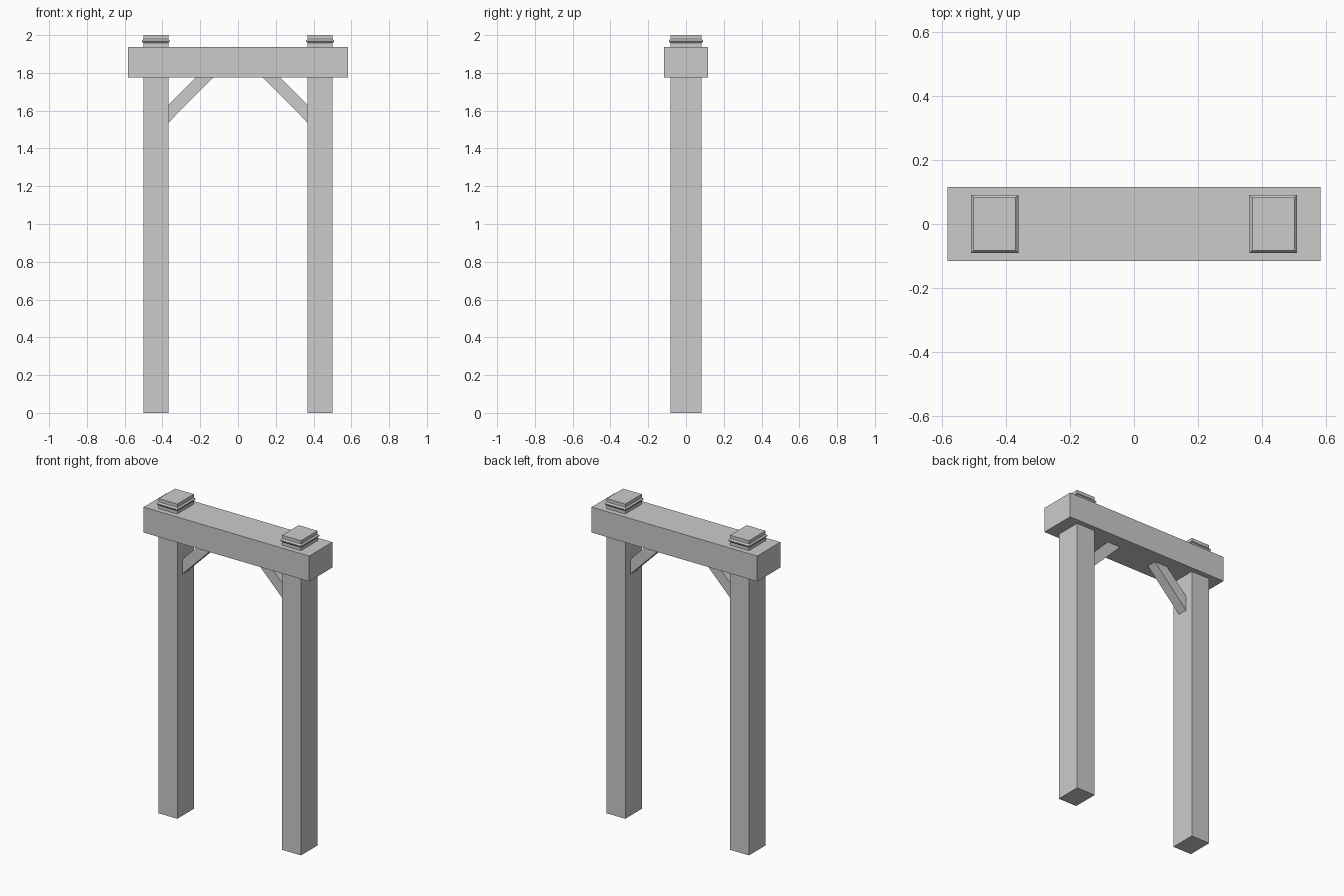
import bpy
import bmesh

cube = bpy.data.objects.get("Cube")
if cube:
    bpy.data.objects.remove(cube, do_unlink=True)

grey = bpy.data.materials.new("plain grey")
grey.use_nodes = True
grey.diffuse_color = (0.6, 0.6, 0.6, 1)
grey.node_tree.nodes["Principled BSDF"].inputs["Base Color"].default_value = (0.6, 0.6, 0.6, 1)


def finish(name, bm):
    bmesh.ops.recalc_face_normals(bm, faces=bm.faces)
    mesh = bpy.data.meshes.new(name)
    bm.to_mesh(mesh)
    bm.free()
    mesh.materials.append(grey)
    obj = bpy.data.objects.new(name, mesh)
    bpy.context.collection.objects.link(obj)


def bridge(bm, loops):
    """Join successive loops of vertices with quads."""
    for a, b in zip(loops, loops[1:]):
        for i in range(len(a)):
            j = (i + 1) % len(a)
            bm.faces.new((a[i], a[j], b[j], b[i]))


def stacked_box(name, x, half_x, half_y, levels):
    """Rectangular column whose sides step outwards by (z, offset)."""
    bm = bmesh.new()
    loops = [[bm.verts.new((x + sx * (half_x + out), sy * (half_y + out), z))
              for sx, sy in ((-1, -1), (1, -1), (1, 1), (-1, 1))]
             for z, out in levels]
    bridge(bm, loops)
    bm.faces.new(loops[0])
    bm.faces.new(loops[-1])
    finish(name, bm)


def brace(name, side):
    """Diagonal strut with ends cut flush to the post and the beam."""
    profile = ((0.368, 1.537), (0.368, 1.632), (0.223, 1.777), (0.13, 1.777))
    bm = bmesh.new()
    loops = [[bm.verts.new((side * x, y, z)) for x, z in profile]
             for y in (-0.032, 0.032)]
    bridge(bm, loops)
    for loop in loops:
        bm.faces.new(loop)
    finish(name, bm)


# Lintel across the two posts
stacked_box("top_beam", 0, 0.582, 0.116, ((1.775, 0), (1.937, 0)))

# Posts with a pointed moulding round the tip, and their braces
for label, side in (("left", 1), ("right", -1)):
    stacked_box(label + "_post", side * 0.435, 0.066, 0.083,
                ((0, 0), (1.957, 0), (1.966, 0.008), (1.97, 0.008), (1.979, 0), (2, 0)))
    brace(label + "_brace", side)
